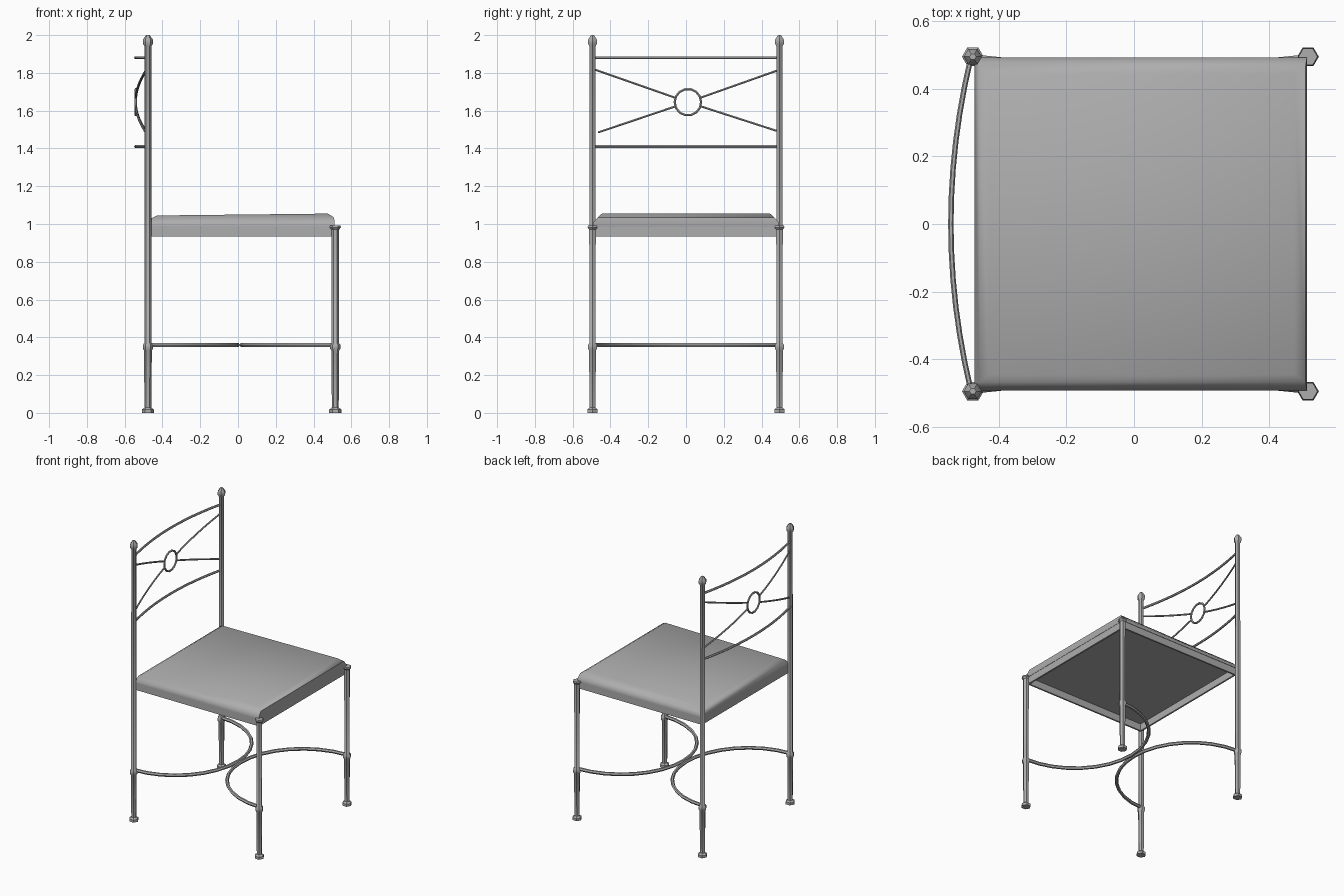
import bpy, bmesh, math

cube = bpy.data.objects.get("Cube")
if cube:
    bpy.data.objects.remove(cube, do_unlink=True)


def material(name, value):
    mat = bpy.data.materials.new(name)
    mat.use_nodes = True
    colour = (value, value, value, 1)
    mat.diffuse_color = colour
    mat.node_tree.nodes["Principled BSDF"].inputs["Base Color"].default_value = colour
    return mat


grey = material("mid grey", 0.42)


def finish(obj, angle):
    obj.data.materials.append(grey)
    bpy.ops.object.select_all(action='DESELECT')
    obj.select_set(True)
    bpy.context.view_layer.objects.active = obj
    if obj.type == 'CURVE':
        bpy.ops.object.convert(target='MESH')
    bpy.ops.object.shade_smooth_by_angle(angle=math.radians(angle))


def loft(name, rings, angle=35):
    """Skin a stack of equal-sized rings and close both ends."""
    bm = bmesh.new()
    loops = [[bm.verts.new(p) for p in ring] for ring in rings]
    n = len(loops[0])
    for low, high in zip(loops, loops[1:]):
        for i in range(n):
            j = (i + 1) % n
            bm.faces.new((low[i], low[j], high[j], high[i]))
    bm.faces.new(loops[0][::-1])
    bm.faces.new(loops[-1])
    bmesh.ops.recalc_face_normals(bm, faces=bm.faces)
    mesh = bpy.data.meshes.new(name)
    bm.to_mesh(mesh)
    bm.free()
    obj = bpy.data.objects.new(name, mesh)
    bpy.context.collection.objects.link(obj)
    finish(obj, angle)


def turned(name, x, y, profile, sides=6):
    """Vertical post from (height, radius) pairs."""
    steps = [2 * math.pi * i / sides for i in range(sides)]
    loft(name, [[(x + r * math.cos(a), y + r * math.sin(a), z) for a in steps]
                for z, r in profile])


def rod(name, points, radius, closed=False):
    curve = bpy.data.curves.new(name, 'CURVE')
    curve.dimensions = '3D'
    curve.bevel_depth = radius
    curve.bevel_resolution = 1
    curve.use_fill_caps = True
    spline = curve.splines.new('POLY')
    spline.points.add(len(points) - 1)
    for point, co in zip(spline.points, points):
        point.co = (*co, 1)
    spline.use_cyclic_u = closed
    obj = bpy.data.objects.new(name, curve)
    bpy.context.collection.objects.link(obj)
    finish(obj, 50)


def rect(x0, x1, y, z0, z1):
    return [(x0, -y, z0), (x1, -y, z1), (x1, y, z1), (x0, y, z0)]


def bow(y):
    """Backward curve of the backrest."""
    return -0.482 - 0.06 * (1 - (y / 0.495) ** 2)


# Legs and back posts
foot = [(0, 0.032), (0.018, 0.032), (0.028, 0.018), (0.33, 0.021),
        (0.34, 0.027), (0.36, 0.027), (0.37, 0.019)]
finial = [(1.94, 0.018), (1.955, 0.027), (1.975, 0.027), (2.0, 0.01)]
cap = [(0.97, 0.02), (0.982, 0.03), (0.992, 0.028)]
for side, y in (("right", -0.495), ("left", 0.495)):
    turned(side + "_back_post", -0.477, y, foot + finial)
    turned(side + "_front_leg", 0.515, y, foot + cap)

# Semicircular stretchers that meet under the seat
for name, x, reach in (("back_stretcher", -0.477, 0.475), ("front_stretcher", 0.515, -0.495)):
    arc = [math.pi * (i / 16 - 0.5) for i in range(17)]
    rod(name, [(x + reach * math.cos(a), 0.49 * math.sin(a), 0.36) for a in arc], 0.012)

# Bowed backrest rails
for name, z in (("top_rail", 1.88), ("lower_rail", 1.41)):
    ys = [0.49 * (i / 6 - 1) for i in range(13)]
    rod(name, [(bow(y), y, z) for y in ys], 0.008)

# Ring with four spokes
cy, cz, ring = 0.01, 1.645, 0.07
turn = [2 * math.pi * i / 14 for i in range(14)]
rod("back_ring", [(-0.541, cy + ring * math.cos(a), cz + ring * math.sin(a)) for a in turn],
    0.007, closed=True)
for name, ey, ez in (("upper_right_spoke", -0.49, 1.82), ("upper_left_spoke", 0.49, 1.815),
                     ("lower_right_spoke", -0.465, 1.485), ("lower_left_spoke", 0.49, 1.49)):
    start = ring / math.hypot(ey - cy, ez - cz)
    path = [start + (1 - start) * i / 6 for i in range(7)]
    rod(name, [(bow(cy + t * (ey - cy)), cy + t * (ey - cy), cz + t * (ez - cz))
               for t in path], 0.006)

# Thin apron, open below
x0, x1, w = -0.47, 0.508, 0.49
for name, ax, bx, ay, by in (("right_apron", x0, x1, -w, -w + 0.012),
                             ("left_apron", x0, x1, w - 0.012, w),
                             ("back_apron", x0, x0 + 0.012, -w, w),
                             ("front_apron", x1 - 0.012, x1, -w, w)):
    loft(name, [[(ax, ay, z), (bx, ay, z), (bx, by, z), (ax, by, z)]
                for z in (0.935, 0.992)])

# Cushion with sloped edges, slightly higher at the front
loft("cushion", [rect(-0.472, 0.51, 0.493, 0.985, 0.985),
                 rect(-0.472, 0.512, 0.493, 1.0, 1.005),
                 rect(-0.458, 0.508, 0.468, 1.03, 1.035),
                 rect(-0.43, 0.475, 0.445, 1.045, 1.055)], 50)
